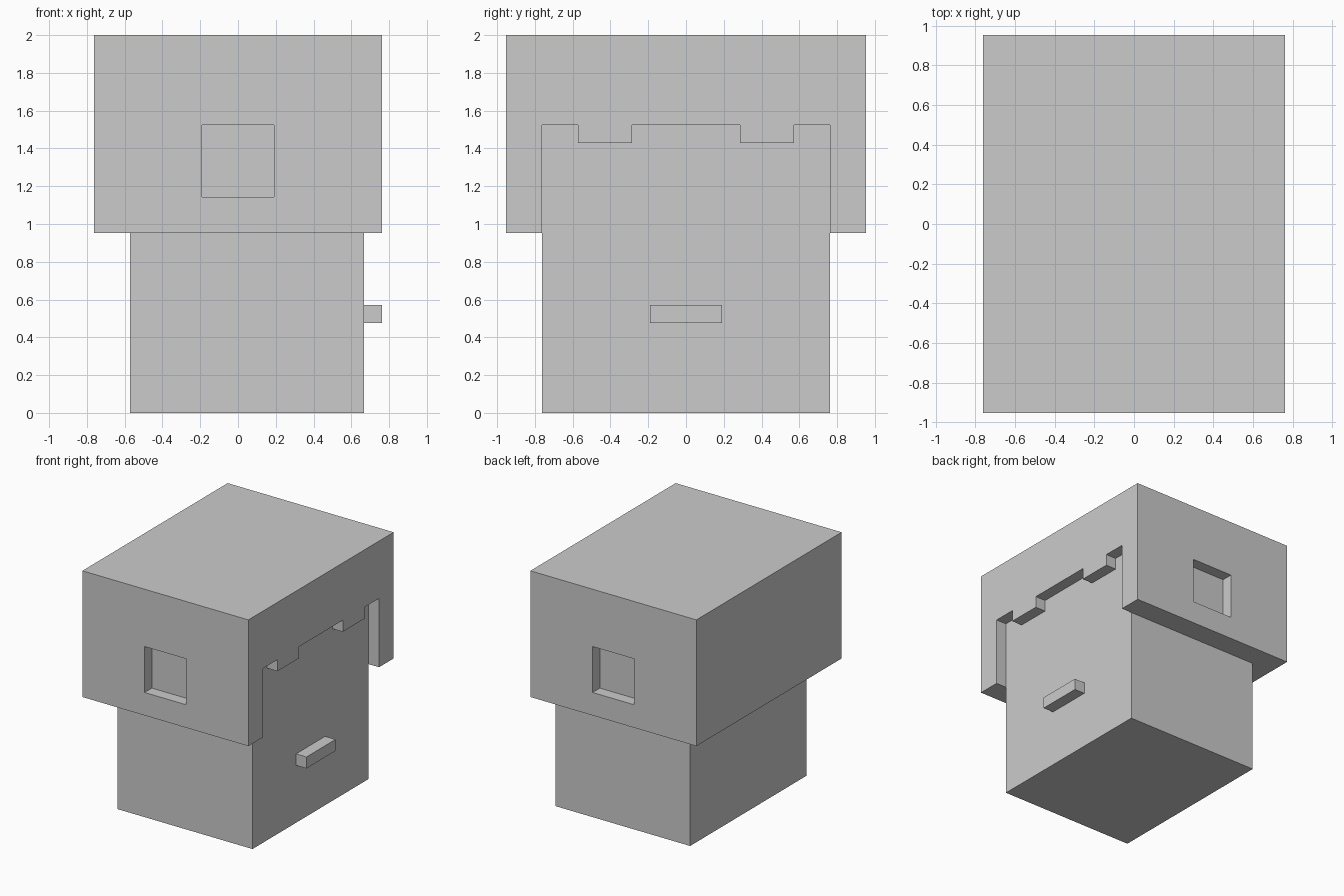
import bpy, bmesh

if "Cube" in bpy.data.objects:
    bpy.data.objects.remove(bpy.data.objects["Cube"])

U = 2 / 21  # the model sits on a grid of 21 steps in height


def prism(name, profile, x0, x1):
    """Extrude a (y, z) profile along x; all values in grid steps."""
    bm = bmesh.new()
    face = bm.faces.new([bm.verts.new((x0 * U, y * U, z * U)) for y, z in profile])
    ext = bmesh.ops.extrude_face_region(bm, geom=[face])
    moved = [v for v in ext["geom"] if isinstance(v, bmesh.types.BMVert)]
    bmesh.ops.translate(bm, verts=moved, vec=((x1 - x0) * U, 0, 0))
    bmesh.ops.recalc_face_normals(bm, faces=bm.faces)
    mesh = bpy.data.meshes.new(name)
    bm.to_mesh(mesh)
    bm.free()
    obj = bpy.data.objects.new(name, mesh)
    bpy.context.collection.objects.link(obj)
    return obj


def box(name, x0, x1, y0, y1, z0, z1):
    return prism(name, [(y0, z0), (y1, z0), (y1, z1), (y0, z1)], x0, x1)


def cut(target, cutter):
    mod = target.modifiers.new("cut_" + cutter.name, 'BOOLEAN')
    mod.operation = 'DIFFERENCE'
    mod.solver = 'EXACT'
    mod.object = cutter
    bpy.context.view_layer.objects.active = target
    bpy.ops.object.modifier_apply(modifier=mod.name)


# Head and nose, facing +x
head = box("head", -6, 7, -8, 8, 0, 19)
box("nose", 7, 8, -2, 2, 5, 6)

# Hair block, hollowed to fit the head
hair = box("hair", -8, 8, -10, 10, 10, 21)
cut(hair, head)

# Face opening with two fringe tufts, and one ear hole through both sides
half = [(8, 9), (8, 16), (6, 16), (6, 15), (3, 15), (3, 16)]
opening = prism("face_cutter", half + [(-y, z) for y, z in reversed(half)], 6, 9)
ear_hole = box("ear_cutter", -2, 2, -11, 11, 12, 16)
for cutter in (opening, ear_hole):
    cut(hair, cutter)
    bpy.data.objects.remove(cutter)

# Ears, set one step back inside the holes
for side, name in ((-1, "ear_front"), (1, "ear_back")):
    box(name, -2, 2, *sorted((side * 8, side * 9)), 12, 16)
